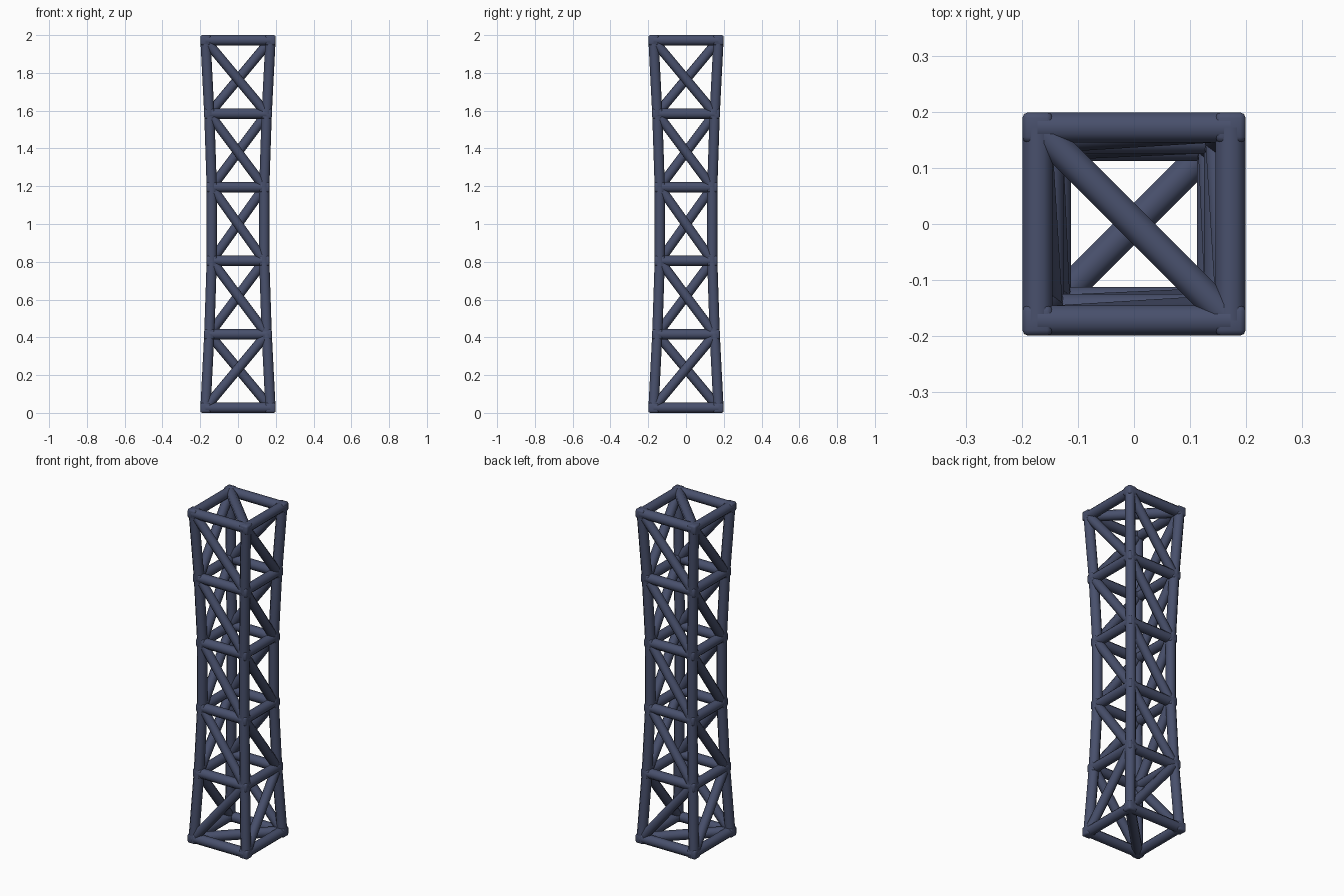
import bpy, bmesh, math
from mathutils import Vector, Matrix

if "Cube" in bpy.data.objects:
    bpy.data.objects.remove(bpy.data.objects["Cube"])

R = 0.027
LEVELS = [(0.027, 0.172), (0.416, 0.152), (0.805, 0.139),
          (1.195, 0.139), (1.584, 0.152), (1.973, 0.172)]
SIGNS = [(-1, -1), (1, -1), (1, 1), (-1, 1)]

mat = bpy.data.materials.new("painted_steel")
mat.diffuse_color = (0.065, 0.08, 0.15, 1)
mat.use_nodes = True
mat.node_tree.nodes["Principled BSDF"].inputs["Base Color"].default_value = mat.diffuse_color


def node(level, corner):
    z, w = LEVELS[level]
    sx, sy = SIGNS[corner % 4]
    return Vector((sx * w, sy * w, z))


def bar(bm, a, b, r=R):
    # eight-sided tube between two points, flats facing outward
    d = b - a
    rot = d.to_track_quat('Z', 'Y').to_matrix().to_4x4()
    m = Matrix.Translation((a + b) / 2) @ rot @ Matrix.Rotation(math.pi / 8, 4, 'Z')
    rr = r / math.cos(math.pi / 8)
    bmesh.ops.create_cone(bm, cap_ends=True, segments=8, radius1=rr, radius2=rr,
                          depth=d.length, matrix=m)


def finish(bm, name):
    me = bpy.data.meshes.new(name)
    bm.to_mesh(me)
    bm.free()
    ob = bpy.data.objects.new(name, me)
    bpy.context.collection.objects.link(ob)
    me.materials.append(mat)
    bpy.ops.object.select_all(action='DESELECT')
    ob.select_set(True)
    bpy.context.view_layer.objects.active = ob
    bpy.ops.object.shade_smooth_by_angle(angle=math.radians(50))
    return ob


# corner legs
bm = bmesh.new()
for c in range(4):
    for i in range(5):
        bar(bm, node(i, c), node(i + 1, c))
finish(bm, "corner_legs")

# horizontal rings
bm = bmesh.new()
for i in range(6):
    for c in range(4):
        bar(bm, node(i, c), node(i, c + 1))
finish(bm, "horizontal_rings")

# one diagonal per face and bay; the lowest bay leans the other way
bm = bmesh.new()
for i in range(5):
    for c in range(4):
        if i == 0:
            bar(bm, node(0, c), node(1, c + 1), 0.025)
        else:
            bar(bm, node(i + 1, c), node(i, c + 1), 0.025)
finish(bm, "face_diagonals")

# flat braces across the top and bottom
bm = bmesh.new()
bar(bm, node(0, 0), node(0, 2))
bar(bm, node(5, 1), node(5, 3))
finish(bm, "end_braces")

# rounded joints
bm = bmesh.new()
for i in range(6):
    for c in range(4):
        bmesh.ops.create_cube(bm, size=2 * R, matrix=Matrix.Translation(node(i, c)))
bmesh.ops.bevel(bm, geom=bm.edges[:], offset=0.010, segments=2, profile=0.5,
                affect='EDGES')
finish(bm, "joints")
